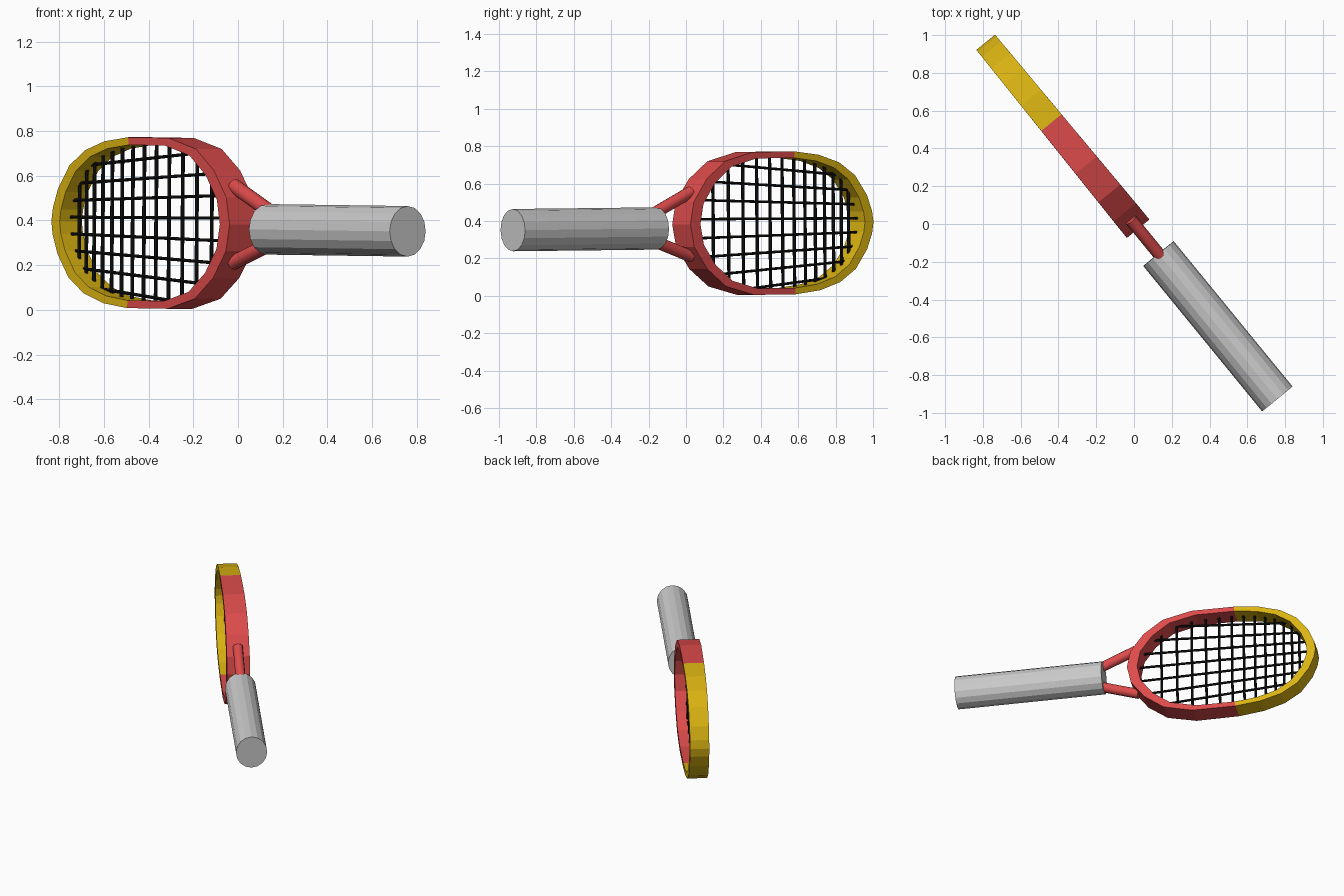
import bpy, bmesh, math
from mathutils import Matrix, Vector

if "Cube" in bpy.data.objects:
    bpy.data.objects.remove(bpy.data.objects["Cube"])

# Racket frame: local x runs along the racket to the tip, y through its thickness, z across
TILT = 0.011
ux = Vector((-0.633, 0.774, TILT)).normalized()
uy = Vector((-0.774, -0.633, 0)).normalized()
uz = ux.cross(uy)
FRAME = Matrix((ux, uy, uz)).transposed().to_4x4()
FRAME.translation = Vector((0.022, -0.025, 0.382))


def material(name, rgb):
    m = bpy.data.materials.new(name)
    m.diffuse_color = (*rgb, 1)
    m.use_nodes = True
    m.node_tree.nodes["Principled BSDF"].inputs["Base Color"].default_value = m.diffuse_color
    return m


RED = material("red", (0.72, 0.07, 0.07))
YELLOW = material("yellow", (0.70, 0.45, 0.006))
GREY = material("grey", (0.59, 0.59, 0.59))
BLACK = material("black", (0.005, 0.005, 0.005))


def finish(bm, name, *mats):
    bmesh.ops.recalc_face_normals(bm, faces=bm.faces)
    me = bpy.data.meshes.new(name)
    bm.to_mesh(me)
    bm.free()
    for m in mats:
        me.materials.append(m)
    ob = bpy.data.objects.new(name, me)
    ob.matrix_world = FRAME
    bpy.context.collection.objects.link(ob)
    return ob


def rod(bm, a, b, ry, rz, sides, spin=0.0):
    """Prism from a to b lying in the racket plane, ry through the thickness, rz across."""
    a, b = Vector(a), Vector(b)
    d = (b - a).normalized()
    side = Vector((0, 1, 0))
    up = d.cross(side)
    rings = []
    for p in (a, b):
        rings.append([bm.verts.new(p + side * ry * math.cos(t) + up * rz * math.sin(t))
                      for t in (spin + 2 * math.pi * i / sides for i in range(sides))])
    for i in range(sides):
        j = (i + 1) % sides
        bm.faces.new((rings[0][i], rings[0][j], rings[1][j], rings[1][i]))
    bm.faces.new(rings[0])
    bm.faces.new(rings[1])


# Head hoop: half outline from throat to tip, mirrored, with a tapering rectangular section
half = [(0, 0), (0.025, 0.12), (0.115, 0.24), (0.245, 0.335), (0.44, 0.382), (0.73, 0.382),
        (0.90, 0.362), (1.04, 0.32), (1.15, 0.25), (1.23, 0.145), (1.265, 0.06), (1.275, 0)]
outer = half + [(s, -h) for s, h in reversed(half[1:-1])]


def inset(s, h):
    return 0.645 + (s - 0.64) * 0.9, h * 0.91


def half_thick(s):
    return 0.077 - 0.0102 * s


bm = bmesh.new()
rings = []
for s, h in outer:
    si, hi = inset(s, h)
    t, ti = half_thick(s), half_thick(s)
    rings.append([bm.verts.new(p) for p in ((s, -t, h), (s, t, h), (si, ti, hi), (si, -ti, hi))])
for i, r in enumerate(rings):
    q = rings[(i + 1) % len(rings)]
    for k in range(4):
        f = bm.faces.new((r[k], r[(k + 1) % 4], q[(k + 1) % 4], q[k]))
        f.material_index = int(f.calc_center_median().x > 0.73)
finish(bm, "head_hoop", RED, YELLOW)

# Strings: cross strings closer together toward the tip, long strings fanning out to the throat
inner_half = [inset(s, h) for s, h in half]


def reach(s):
    """Half height of the hoop opening at s."""
    for (s0, h0), (s1, h1) in zip(inner_half, inner_half[1:]):
        if s0 <= s <= s1:
            return h0 + (h1 - h0) * (s - s0) / (s1 - s0)
    return -1


bm = bmesh.new()
for i in range(13):
    s = 0.22 + 0.1085 * i - 0.00255 * i * i
    h = reach(s) + 0.008
    rod(bm, (s, 0, -h), (s, 0, h), 0.009, 0.009, 6)
finish(bm, "cross_strings", BLACK)


def fan(k, s):
    return (k + 0.26) * (0.105 - 0.025 * s)


bm = bmesh.new()
for k in range(-4, 4):
    inside = [s for s in (0.06 + 0.005 * n for n in range(235)) if abs(fan(k, s)) < reach(s)]
    if inside:
        a, b = inside[0] - 0.015, inside[-1] + 0.015
        rod(bm, (a, 0, fan(k, a)), (b, 0, fan(k, b)), 0.008, 0.008, 6)
finish(bm, "long_strings", BLACK)

# Throat: two struts spreading from the handle to the hoop
for name, sign in (("upper_strut", 1), ("lower_strut", -1)):
    bm = bmesh.new()
    rod(bm, (-0.21, 0, -0.015 + sign * 0.066), (0.065, 0, sign * 0.172), 0.033, 0.033, 12)
    ob = finish(bm, name, RED)
    bpy.context.view_layer.objects.active = ob
    ob.select_set(True)
    bpy.ops.object.shade_smooth_by_angle(angle=math.radians(40))
    ob.select_set(False)

# Handle: slightly oval faceted grip
bm = bmesh.new()
rod(bm, (-1.164, 0, -0.018), (-0.17, 0, -0.02), 0.104, 0.113, 16)
finish(bm, "handle", GREY)
